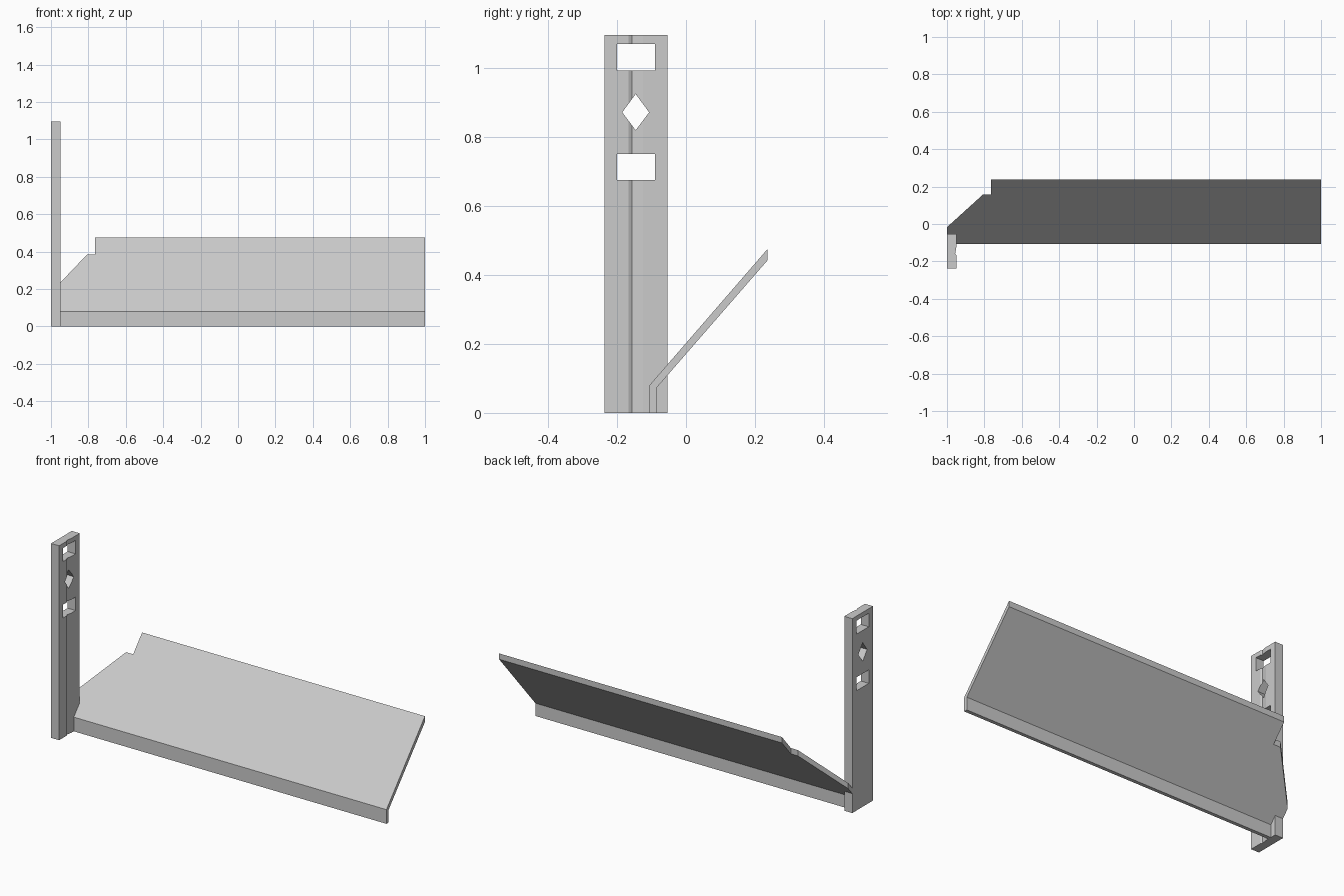
import bpy, bmesh
from mathutils import Vector

if "Cube" in bpy.data.objects:
    bpy.data.objects.remove(bpy.data.objects["Cube"])

grey = bpy.data.materials.new("plain grey")
grey.diffuse_color = (0.6, 0.6, 0.6, 1)
grey.use_nodes = True
grey.node_tree.nodes["Principled BSDF"].inputs["Base Color"].default_value = grey.diffuse_color


def prism(name, outline, axis, lo, hi):
    """Extrude a closed 2D outline along x (outline in y, z) or z (outline in x, y)."""
    bm = bmesh.new()
    if axis == "x":
        verts = [bm.verts.new((lo, a, b)) for a, b in outline]
        step = Vector((hi - lo, 0, 0))
    else:
        verts = [bm.verts.new((a, b, lo)) for a, b in outline]
        step = Vector((0, 0, hi - lo))
    face = bm.faces.new(verts)
    new = bmesh.ops.extrude_face_region(bm, geom=[face], use_keep_orig=True)["geom"]
    bmesh.ops.translate(bm, vec=step, verts=[v for v in new if isinstance(v, bmesh.types.BMVert)])
    bmesh.ops.recalc_face_normals(bm, faces=bm.faces)
    mesh = bpy.data.meshes.new(name)
    bm.to_mesh(mesh)
    bm.free()
    mesh.materials.append(grey)
    obj = bpy.data.objects.new(name, mesh)
    bpy.context.collection.objects.link(obj)
    return obj


def cut(obj, cutter, operation):
    """Apply a boolean and discard the cutter."""
    mod = obj.modifiers.new("cut", "BOOLEAN")
    mod.operation, mod.object, mod.solver = operation, cutter, "EXACT"
    bpy.context.view_layer.objects.active = obj
    bpy.ops.object.modifier_apply(modifier=mod.name)
    bpy.data.objects.remove(cutter)


# Bent plate: short upright lip and sloping panel, trimmed to its plan outline
panel = prism("bent_panel", [(-0.106, 0), (-0.086, 0), (-0.086, 0.072), (0.237, 0.443),
                             (0.237, 0.476), (-0.106, 0.08)], "x", -1.1, 1.1)
plan = prism("panel_trim", [(1, -0.2), (1, 0.3), (-0.764, 0.3), (-0.764, 0.157),
                            (-0.808, 0.157), (-1, -0.017), (-1, -0.053),
                            (-0.95, -0.053), (-0.95, -0.2)], "z", -0.1, 0.6)
cut(panel, plan, "INTERSECT")

# Upright post with a shallow vertical groove on its inner side
post = prism("post", [(-1, -0.237), (-0.95, -0.237), (-0.95, -0.167), (-0.956, -0.157),
                      (-0.95, -0.125), (-0.95, -0.053), (-1, -0.053)], "z", 0, 1.096)

# Two rectangular slots and a diamond hole through the post
for low, high in ((0.675, 0.751), (0.994, 1.07)):
    slot = [(-0.2, low), (-0.09, low), (-0.09, high), (-0.2, high)]
    cut(post, prism("slot", slot, "x", -1.1, -0.9), "DIFFERENCE")
diamond = [(-0.146, 0.82), (-0.107, 0.872), (-0.146, 0.925), (-0.185, 0.872)]
cut(post, prism("diamond", diamond, "x", -1.1, -0.9), "DIFFERENCE")
